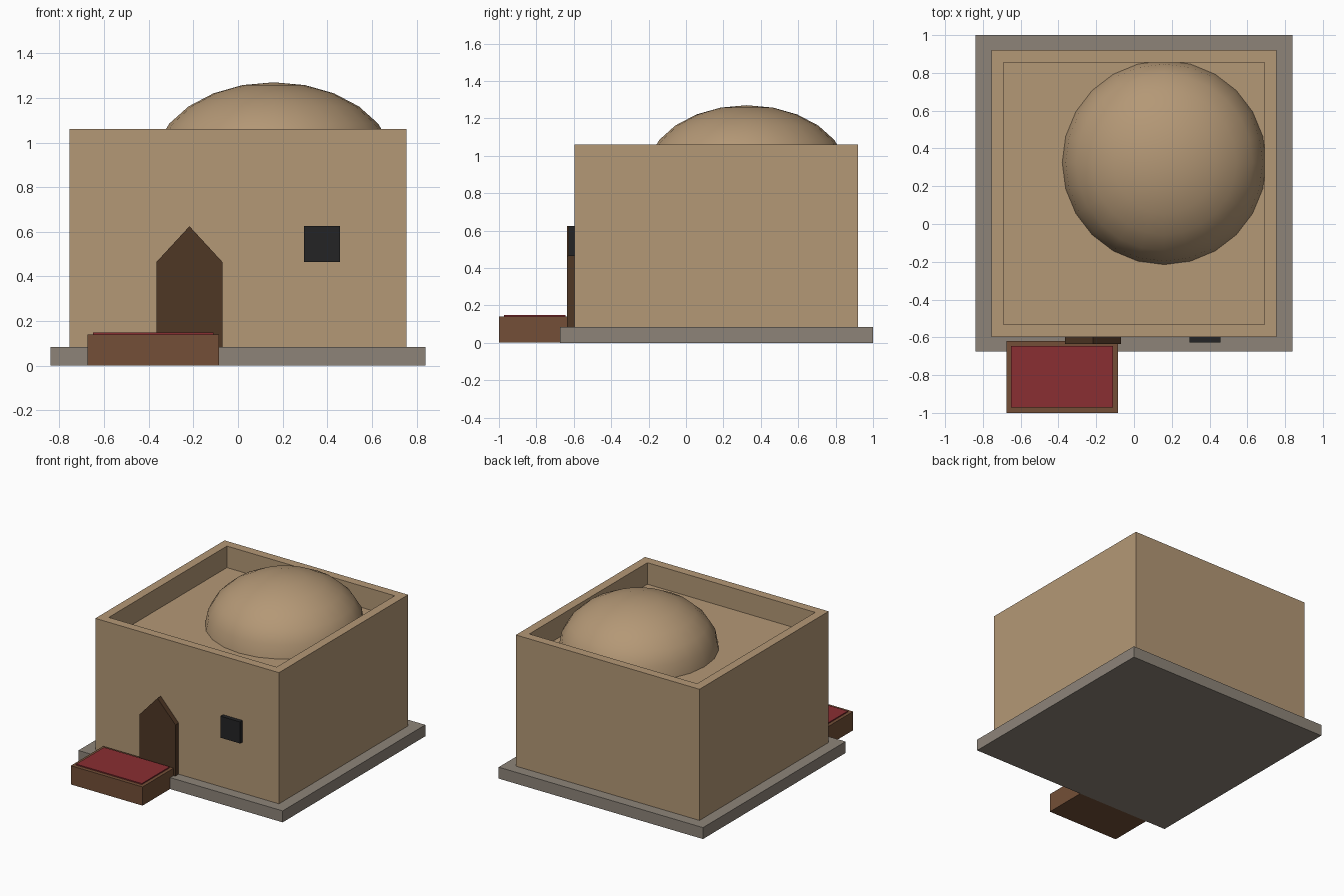
import bpy, bmesh
from mathutils import Matrix

if "Cube" in bpy.data.objects:
    bpy.data.objects.remove(bpy.data.objects["Cube"])


def material(name, r, g, b):
    """Flat colour given as sRGB bytes, stored as linear."""
    lin = [(c / 255 / 12.92) if c < 11 else ((c / 255 + 0.055) / 1.055) ** 2.4 for c in (r, g, b)]
    m = bpy.data.materials.new(name)
    m.diffuse_color = (*lin, 1)
    m.use_nodes = True
    m.node_tree.nodes["Principled BSDF"].inputs["Base Color"].default_value = m.diffuse_color
    return m


ADOBE = material("adobe", 180, 152, 118)
STONE = material("grey stone", 141, 132, 121)
DOOR = material("dark door wood", 79, 55, 37)
BENCH = material("bench wood", 115, 79, 55)
RED = material("red cloth", 138, 46, 50)
DARK = material("window black", 36, 36, 37)


def finish(name, bm, mat):
    bmesh.ops.recalc_face_normals(bm, faces=bm.faces)
    me = bpy.data.meshes.new(name)
    bm.to_mesh(me)
    bm.free()
    me.materials.append(mat)
    ob = bpy.data.objects.new(name, me)
    bpy.context.collection.objects.link(ob)
    return ob


def box_bm(x, y, z):
    bm = bmesh.new()
    size = [b - a for a, b in (x, y, z)]
    mid = [(a + b) / 2 for a, b in (x, y, z)]
    bmesh.ops.create_cube(bm, size=1, matrix=Matrix.Translation(mid) @ Matrix.Diagonal((*size, 1)))
    return bm


def box(name, x, y, z, mat):
    return finish(name, box_bm(x, y, z), mat)


# Stone plinth
box("plinth", (-0.84, 0.84), (-0.675, 1.0), (0, 0.085), STONE)

# House body: box whose top is inset and sunk to leave a parapet
bm = box_bm((-0.755, 0.755), (-0.597, 0.92), (0.085, 1.06))
top = max(bm.faces, key=lambda f: f.calc_center_median().z)
bmesh.ops.inset_region(bm, faces=[top], thickness=0.092)
sunk = bmesh.ops.extrude_discrete_faces(bm, faces=[top])["faces"][0]
bmesh.ops.translate(bm, verts=sunk.verts, vec=(0, 0, -0.16))
finish("house_body", bm, ADOBE)

# Flattened dome, upper half only
bm = bmesh.new()
bmesh.ops.create_uvsphere(bm, u_segments=24, v_segments=12, radius=1)
bmesh.ops.delete(bm, geom=[v for v in bm.verts if v.co.z < -0.01], context="VERTS")
bmesh.ops.transform(bm, verts=bm.verts,
                    matrix=Matrix.Translation((0.16, 0.325, 0.9)) @ Matrix.Diagonal((0.54, 0.54, 0.37, 1)))
for f in bm.faces:
    f.smooth = True
finish("dome", bm, ADOBE)

# Pointed door
bm = bmesh.new()
outline = [(-0.365, 0.085), (-0.07, 0.085), (-0.07, 0.465), (-0.2175, 0.625), (-0.365, 0.465)]
face = bm.faces.new([bm.verts.new((x, -0.635, z)) for x, z in outline])
back = bmesh.ops.extrude_face_region(bm, geom=[face])["geom"]
bmesh.ops.translate(bm, verts=[g for g in back if isinstance(g, bmesh.types.BMVert)], vec=(0, 0.045, 0))
finish("door", bm, DOOR)

# Window, bench and its cloth
box("window", (0.295, 0.457), (-0.627, -0.59), (0.465, 0.625), DARK)
box("bench", (-0.675, -0.085), (-1.0, -0.62), (0.001, 0.14), BENCH)
box("bench_cloth", (-0.65, -0.11), (-0.972, -0.645), (0.139, 0.148), RED)
